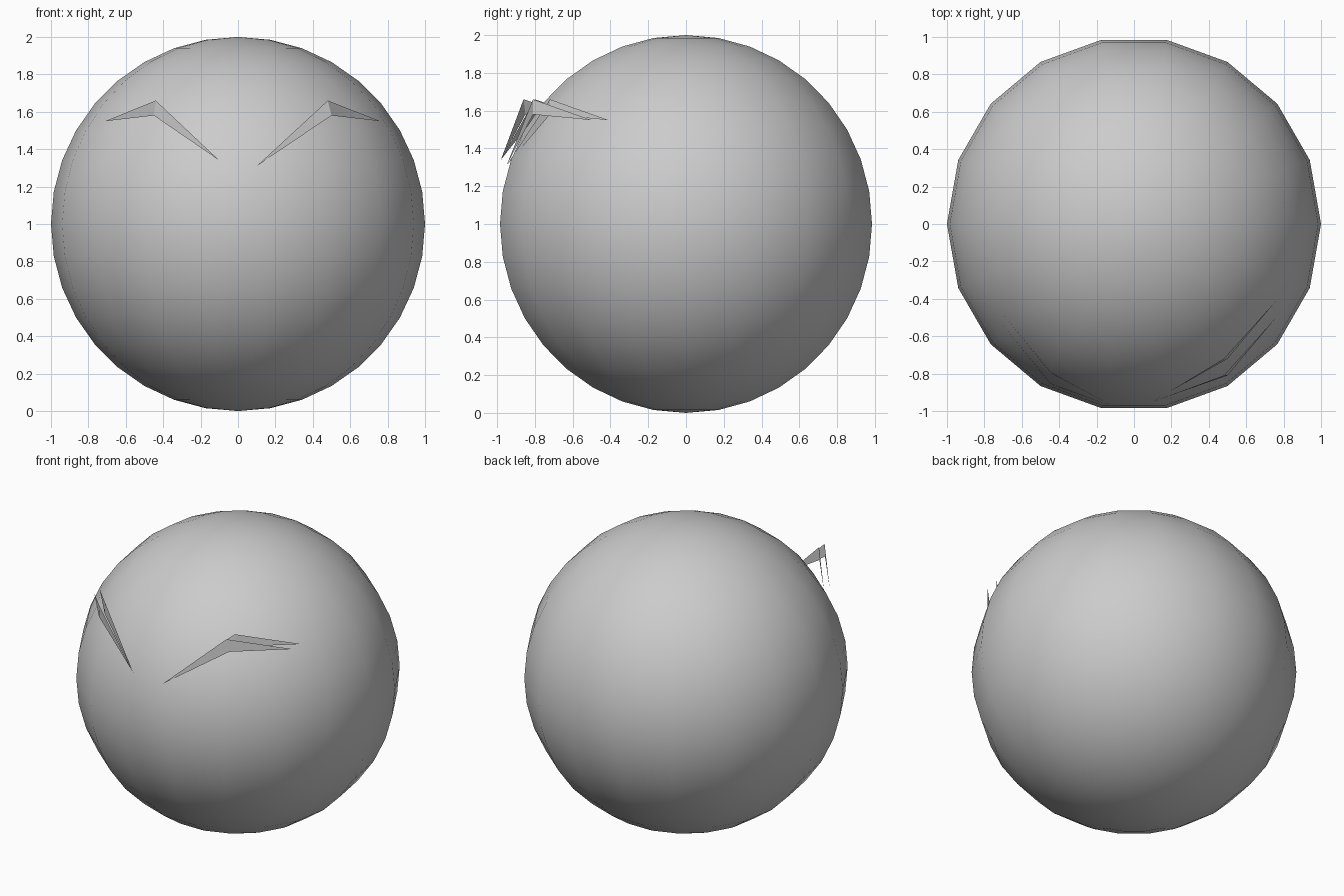
import bpy, math

cube = bpy.data.objects.get("Cube")
if cube:
    bpy.data.objects.remove(cube, do_unlink=True)


def make_material(name, color):
    mat = bpy.data.materials.new(name)
    mat.use_nodes = True
    mat.diffuse_color = color
    mat.node_tree.nodes["Principled BSDF"].inputs["Base Color"].default_value = color
    return mat


grey = make_material("light grey", (0.6, 0.6, 0.6, 1))

# Round head: 18 meridians, smooth shaded
bpy.ops.mesh.primitive_uv_sphere_add(segments=18, ring_count=18, radius=1, location=(0, 0, 1))
head = bpy.context.object
head.name = "head"
# Put meridian corners on the x axis, flat sides towards front and back
turn = 0 if any(abs(v.co.x) > 0.999 for v in head.data.vertices) else math.pi / 2
head.rotation_euler.z = turn
bpy.ops.object.shade_smooth()
head.data.materials.append(grey)


def eyebrow(name, side, outer, peak, underside, inner, spread):
    """Two bent blades that meet at the inner tip and spread apart outwards."""
    verts, faces = [], []
    for layer in (0, 1):
        start = len(verts)
        for (x, y, z), gap in zip((outer, peak, inner, underside), (spread, spread, 0, spread)):
            verts.append((side * x, y + layer * gap, z))
        # Outer half and inner half of the blade
        faces += [(start, start + 3, start + 1), (start + 1, start + 3, start + 2)]
    if side < 0:
        faces = [f[::-1] for f in faces]
    mesh = bpy.data.meshes.new(name)
    mesh.from_pydata(verts, [], faces)
    mesh.materials.append(grey)
    obj = bpy.data.objects.new(name, mesh)
    bpy.context.collection.objects.link(obj)


# Frowning eyebrows floating just off the head
eyebrow("left_eyebrow", 1, (0.76, -0.50, 1.55), (0.48, -0.81, 1.66),
        (0.50, -0.81, 1.58), (0.10, -0.95, 1.31), 0.09)
eyebrow("right_eyebrow", -1, (0.71, -0.53, 1.55), (0.44, -0.86, 1.66),
        (0.45, -0.85, 1.58), (0.10, -0.98, 1.34), 0.06)
